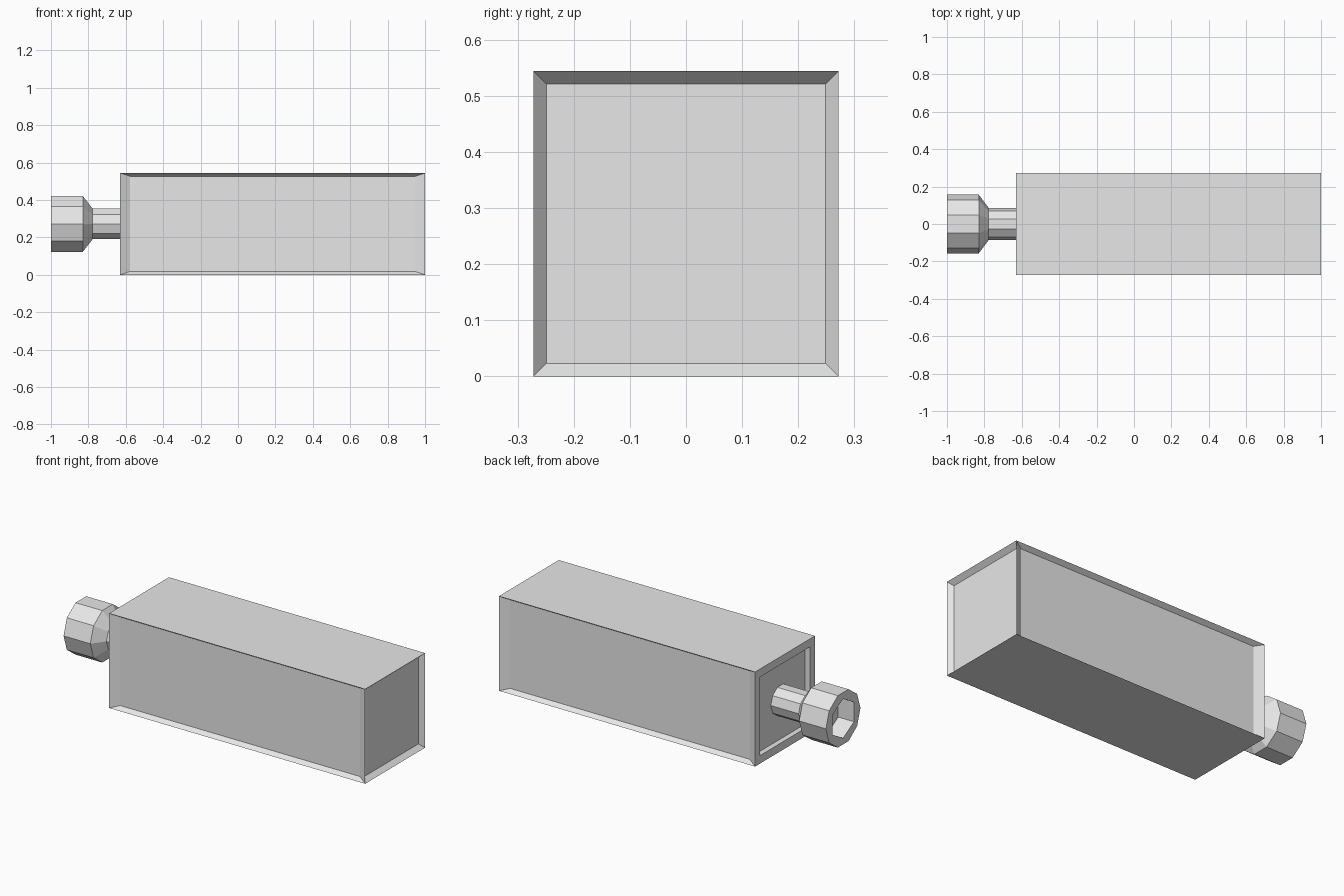
import bpy
import bmesh
import math
from mathutils import Vector, Matrix

if "Cube" in bpy.data.objects:
    bpy.data.objects.remove(bpy.data.objects["Cube"], do_unlink=True)

grey = bpy.data.materials.new("plain_grey")
grey.use_nodes = True
grey.diffuse_color = (0.8, 0.8, 0.8, 1)
grey.node_tree.nodes["Principled BSDF"].inputs["Base Color"].default_value = (0.8, 0.8, 0.8, 1)

LEFT_END, RIGHT_END = -0.63, 1.0
HALF = 0.272
AXIS = Vector((0, 0, HALF))


def finish(bm, name):
    bmesh.ops.recalc_face_normals(bm, faces=bm.faces)
    mesh = bpy.data.meshes.new(name)
    bm.to_mesh(mesh)
    bm.free()
    mesh.materials.append(grey)
    obj = bpy.data.objects.new(name, mesh)
    bpy.context.collection.objects.link(obj)
    return obj


def sink(bm, face, scale, depth):
    """Extrude a face, shrink it about its centre and push it inwards."""
    normal, centre = face.normal.copy(), face.calc_center_median()
    new = bmesh.ops.extrude_discrete_faces(bm, faces=[face])["faces"][0]
    for v in new.verts:
        v.co = centre + (v.co - centre) * scale - normal * depth
    new.normal_update()
    return new


def lathe(name, profile, sides, phase=0.0):
    """Closed solid along x from (x, radius) rings."""
    bm = bmesh.new()
    rings = []
    for x, r in profile:
        angles = [phase + math.tau * i / sides for i in range(sides)]
        rings.append([bm.verts.new(AXIS + Vector((x, r * math.cos(a), r * math.sin(a))))
                      for a in angles])
    for a, b in zip(rings, rings[1:]):
        for i in range(sides):
            j = (i + 1) % sides
            bm.faces.new((a[i], a[j], b[j], b[i]))
    bm.faces.new(rings[0])
    bm.faces.new(rings[-1])
    return finish(bm, name)


# Long square block with sunken panels on the sides and ends
bm = bmesh.new()
length = RIGHT_END - LEFT_END
place = Matrix.Translation(((LEFT_END + RIGHT_END) / 2, 0, HALF))
bmesh.ops.create_cube(bm, size=1, matrix=place @ Matrix.Diagonal((length, 2 * HALF, 2 * HALF, 1)))
bm.normal_update()
for face in list(bm.faces):
    n = face.normal.copy()
    if abs(n.y) > 0.9:
        sink(bm, face, 0.936, 0.027)
    elif n.x > 0.9:
        sink(bm, face, 0.915, 0.027)
    elif n.x < -0.9:
        frame = sink(bm, face, 0.83, 0)
        sink(bm, frame, 1, 0.03)
finish(bm, "block")

# Stem and knob
knob = lathe("knob", [(-1.0, 0.157), (-0.83, 0.157), (-0.777, 0.086), (LEFT_END + 0.03, 0.086)], 10)

# Six-sided socket cut into the knob end
cutter = lathe("socket_cutter", [(-1.1, 0.113), (-0.9, 0.113)], 6, math.pi / 6)
cutter.hide_render = True
cut = knob.modifiers.new("socket", 'BOOLEAN')
cut.operation = 'DIFFERENCE'
cut.solver = 'EXACT'
cut.object = cutter
bpy.context.view_layer.update()
result = bpy.data.meshes.new_from_object(knob.evaluated_get(bpy.context.evaluated_depsgraph_get()))
knob.modifiers.clear()
knob.data = result
bpy.data.objects.remove(cutter, do_unlink=True)
